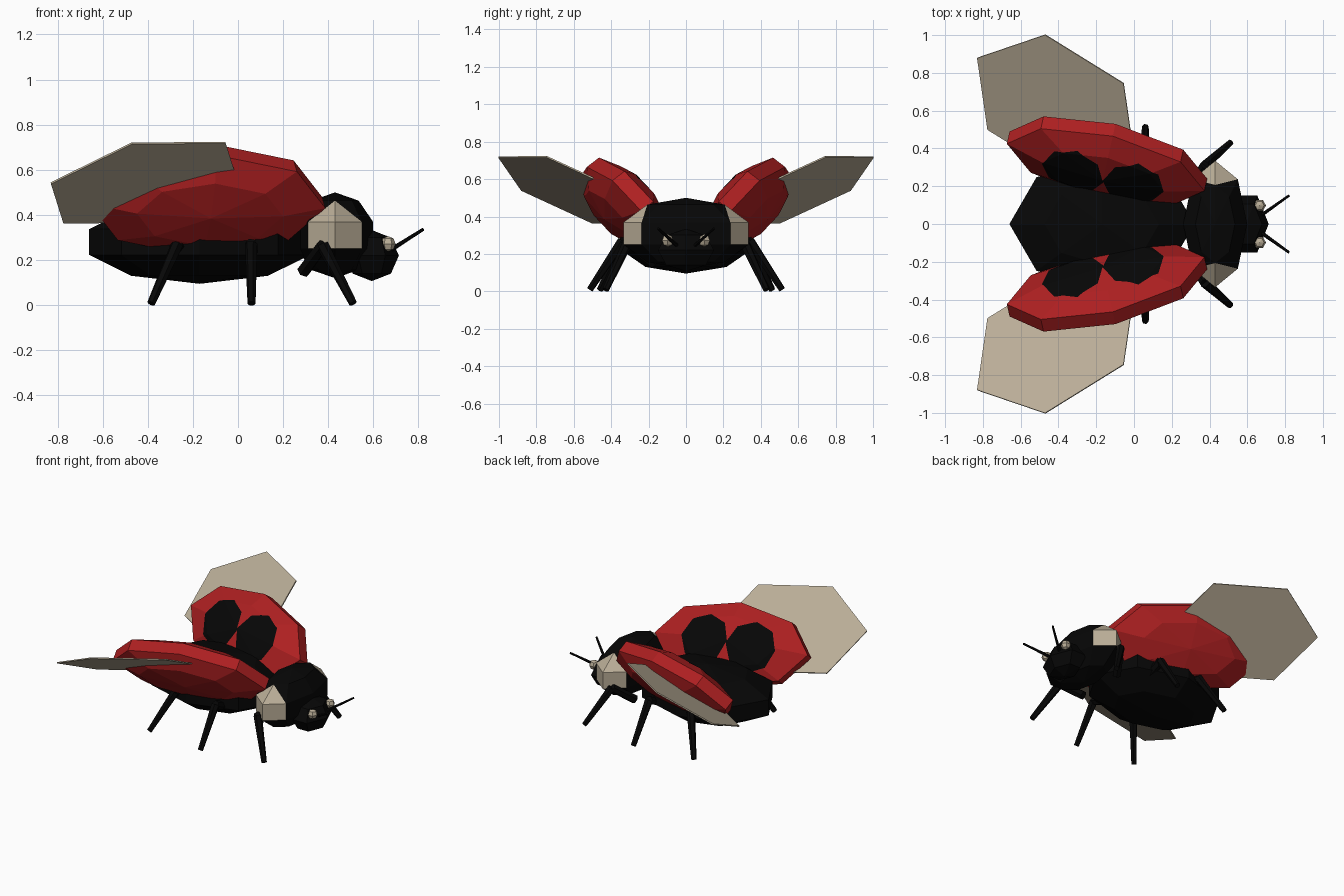
import bpy, bmesh, math
from mathutils import Vector as V

if "Cube" in bpy.data.objects:
    bpy.data.objects.remove(bpy.data.objects["Cube"])


def material(name, r, g, b):
    m = bpy.data.materials.new(name)
    m.diffuse_color = (r, g, b, 1)
    m.use_nodes = True
    m.node_tree.nodes["Principled BSDF"].inputs["Base Color"].default_value = m.diffuse_color
    return m


BLACK = material("black shell", 0.002, 0.002, 0.002)
RED = material("red shell", 0.42, 0.014, 0.015)
CREAM = material("cream", 0.49, 0.42, 0.31)


def finish(name, bm, *mats):
    bmesh.ops.recalc_face_normals(bm, faces=bm.faces[:])
    me = bpy.data.meshes.new(name)
    bm.to_mesh(me)
    bm.free()
    for m in mats:
        me.materials.append(m)
    ob = bpy.data.objects.new(name, me)
    bpy.context.collection.objects.link(ob)
    return ob


def loft(rings):
    """Skin a list of rings; a ring of one point is a pole, an open end is capped."""
    bm = bmesh.new()
    vs = [[bm.verts.new(p) for p in r] for r in rings]
    for lo, hi in zip(vs, vs[1:]):
        n = max(len(lo), len(hi))
        for i in range(n):
            j = (i + 1) % n
            if len(lo) == 1:
                bm.faces.new((lo[0], hi[i], hi[j]))
            elif len(hi) == 1:
                bm.faces.new((lo[i], lo[j], hi[0]))
            else:
                bm.faces.new((lo[i], lo[j], hi[j], hi[i]))
    for end in (vs[0], vs[-1]):
        if len(end) > 2:
            bm.faces.new(end)
    return bm


def ring(c, a, b, n):
    """Ellipse of n points around c with half axes a and b."""
    c, a, b = V(c), V(a), V(b)
    return [c + a * math.cos(t) + b * math.sin(t)
            for t in (2 * math.pi * i / n for i in range(n))]


def ball(c, a, b, n, segs, bands):
    """Faceted ellipsoid around c with half axes a, b and polar axis n."""
    c, a, b, n = V(c), V(a), V(b), V(n)
    rings = [[c - n]]
    for k in range(1, bands):
        t = math.pi * (k / bands - 0.5)
        rings.append(ring(c + n * math.sin(t), a * math.cos(t), b * math.cos(t), segs))
    return loft(rings + [[c + n]])


def upright_ball(c, r, segs, bands):
    return ball(c, (r[0], 0, 0), (0, r[1], 0), (0, 0, r[2]), segs, bands)


def rod(name, p, q, r0, r1, mat, n=6):
    p, q = V(p), V(q)
    d = (q - p).normalized()
    a = d.orthogonal().normalized()
    b = d.cross(a)
    finish(name, loft([ring(p, a * r0, b * r0, n), ring(q, a * r1, b * r1, n)]), mat)


# Body
finish("abdomen", upright_ball((-0.17, 0, 0.28), (0.515, 0.368, 0.185), 8, 5), BLACK)
finish("head", upright_ball((0.593, 0, 0.22), (0.12, 0.173, 0.113), 6, 4), BLACK)

# Thorax with cream side patches
bm = upright_ball((0.43, 0, 0.31), (0.178, 0.352, 0.19), 8, 5)
for f in bm.faces[:]:
    c = f.calc_center_median()
    if len(f.verts) == 4 and abs(c.y) > 0.17 and 0.38 < c.z:
        apex = max(f.verts, key=lambda v: v.co.z * 10 + abs(v.co.y))
        corner = min(f.verts, key=lambda v: v.co.z * 10 + abs(v.co.y))
        bmesh.utils.face_split(f, apex, corner)
for f in bm.faces:
    side = any(abs(v.co.y) > 0.32 for v in f.verts)
    if side and min(v.co.z for v in f.verts) > 0.24:
        f.material_index = 1
finish("thorax", bm, BLACK, CREAM)

# Legs: hip, knee, foot
LEGS = {
    "front": ((0.29, 0.17, 0.15), (0.375, 0.31, 0.265), (0.51, 0.43, 0.008)),
    "middle": ((0.06, 0.18, 0.20), (0.058, 0.34, 0.27), (0.06, 0.515, 0.008)),
    "rear": ((-0.20, 0.18, 0.20), (-0.27, 0.33, 0.27), (-0.385, 0.46, 0.008)),
}

# Spot centres and half sizes, as fractions of the wing case axes
SPOTS = ((-0.29, -0.05, 0.30, 0.58), (0.29, 0.0, 0.29, 0.56))

for side, s in (("left", 1), ("right", -1)):
    def m(x, y, z):
        return V((x, y * s, z))

    for name, (hip, knee, foot) in LEGS.items():
        rod(f"{side}_{name}_thigh", m(*hip), m(*knee), 0.03, 0.028, BLACK)
        rod(f"{side}_{name}_shin", m(*knee), m(*foot), 0.028, 0.018, BLACK)

    # Eye and antenna
    finish(f"{side}_eye", upright_ball(m(0.665, 0.098, 0.272), (0.034,) * 3, 6, 4), CREAM)
    rod(f"{side}_antenna", m(0.64, 0.022, 0.222), m(0.82, 0.15, 0.336), 0.011, 0.007, BLACK)

    # Wing case: tilted flattened ball
    a, b = m(0.55, -0.131, -0.0105), m(0.04, 0.1735, 0.2366)
    n = a.cross(b).normalized() * s
    mid = m(-0.143, 0.3325, 0.465)
    bm = ball(mid, a, b, n * 0.134, 8, 5)

    # Two eight-sided spots cut into its upper side
    def local(p):
        d = p - mid
        aa, bb, ab = a.dot(a), b.dot(b), a.dot(b)
        da, db, k = d.dot(a), d.dot(b), aa * bb - ab * ab
        return (da * bb - db * ab) / k, (db * aa - da * ab) / k

    for u, v, ru, rv in SPOTS:
        pts = ring(mid + a * u + b * v, a * ru, b * rv, 8)
        for p, q in zip(pts, pts[1:] + pts[:1]):
            near = [f for f in bm.faces if f.calc_center_median().dot(n) > mid.dot(n)]
            geom = set(near)
            for f in near:
                geom.update(f.edges)
                geom.update(f.verts)
            bmesh.ops.bisect_plane(bm, geom=list(geom), plane_co=p,
                                   plane_no=(q - p).cross(n), dist=1e-5)
    for f in bm.faces:
        c = f.calc_center_median()
        x, y = local(c)
        if (c - mid).dot(n) > 0.0:
            for u, v, ru, rv in SPOTS:
                e, g = abs(x - u) / ru, abs(y - v) / rv
                if max(e + 0.4142 * g, 0.4142 * e + g) < 1:
                    f.material_index = 1
    finish(f"{side}_wing_case", bm, RED, BLACK)

    # Flying wing: thin stretched hexagon
    c = m(-0.415, 0.6225, 0.543)
    p, q = m(-0.415, 0.257, -0.002), m(0.36, 0.1225, 0.177)
    t = p.cross(q).normalized() * 0.004
    outline = [p, p + q, q, -p, -p - q, -q]
    finish(f"{side}_wing", loft([[c + o - t for o in outline],
                                 [c + o + t for o in outline]]), CREAM)
